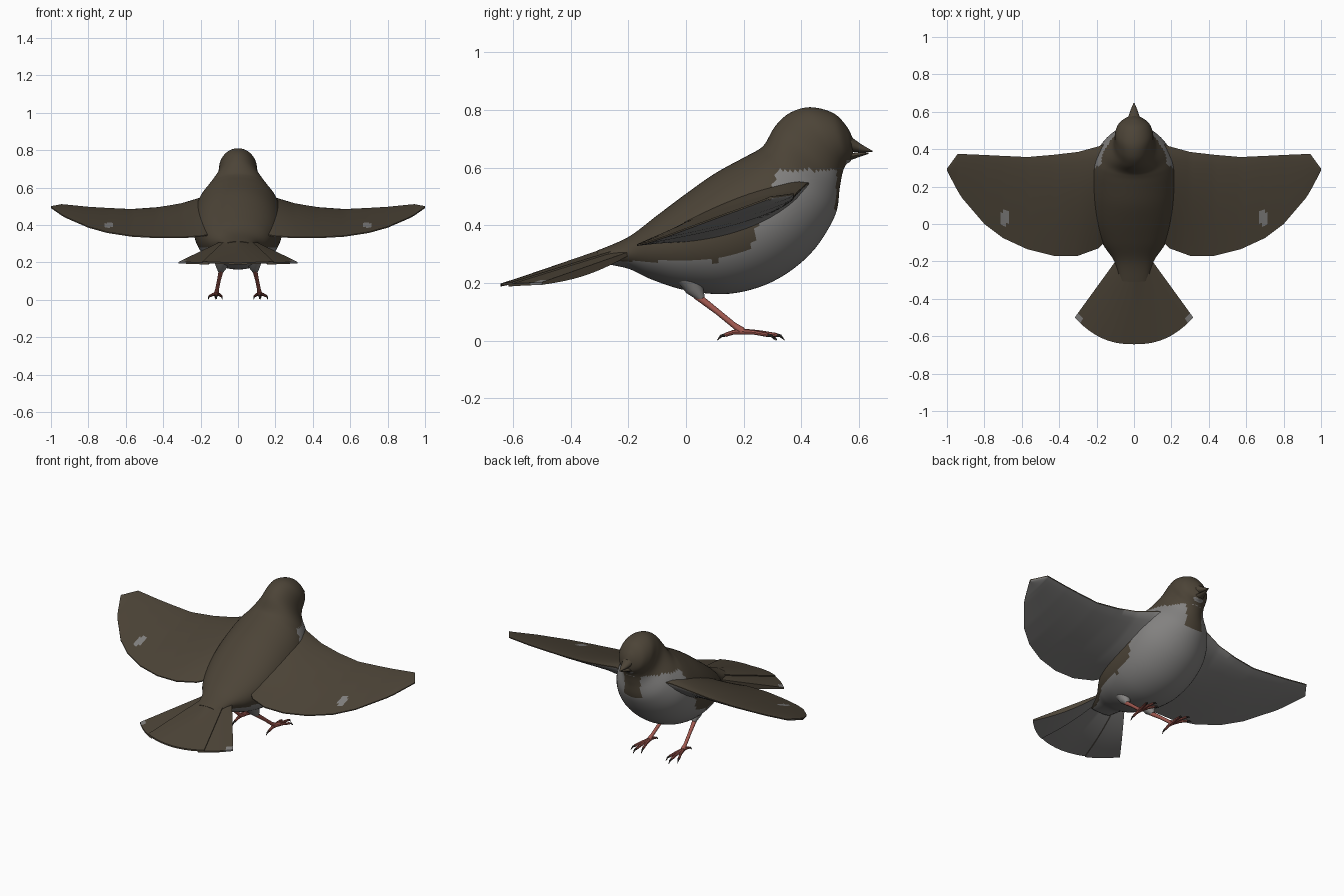
import bpy, bmesh, math
from mathutils import Vector

if "Cube" in bpy.data.objects:
    bpy.data.objects.remove(bpy.data.objects["Cube"])


def mat(name, r, g, b):
    m = bpy.data.materials.new(name)
    m.diffuse_color = (r, g, b, 1)
    m.use_nodes = True
    m.node_tree.nodes["Principled BSDF"].inputs["Base Color"].default_value = m.diffuse_color
    return m


BROWN = mat("dark brown plumage", 0.072, 0.057, 0.038)
GREY = mat("pale grey plumage", 0.225, 0.22, 0.215)
PINK = mat("leg pink", 0.36, 0.10, 0.08)
CLAW = mat("claw dark", 0.05, 0.04, 0.035)


def loft(name, rings, mats, rule=None, angle=40):
    """Skin closed rings of equal length, cap the ends, colour by rule."""
    bm = bmesh.new()
    vs = [[bm.verts.new(p) for p in r] for r in rings]
    n = len(vs[0])
    for a, b in zip(vs, vs[1:]):
        for i in range(n):
            j = (i + 1) % n
            bm.faces.new((a[i], a[j], b[j], b[i]))
    bm.faces.new(vs[0])
    bm.faces.new(vs[-1])
    bmesh.ops.recalc_face_normals(bm, faces=bm.faces)
    bm.normal_update()
    if rule:
        for f in bm.faces:
            f.material_index = rule(f.calc_center_median(), f.normal)
    me = bpy.data.meshes.new(name)
    bm.to_mesh(me)
    bm.free()
    ob = bpy.data.objects.new(name, me)
    bpy.context.collection.objects.link(ob)
    for m in mats:
        me.materials.append(m)
    bpy.ops.object.select_all(action='DESELECT')
    ob.select_set(True)
    bpy.context.view_layer.objects.active = ob
    bpy.ops.object.shade_smooth_by_angle(angle=math.radians(angle))
    return ob


def spline(rows, sub):
    """Catmull-Rom interpolation between rows of numbers."""
    out = []
    for i in range(len(rows) - 1):
        p0, p1, p2, p3 = (rows[max(i - 1, 0)], rows[i], rows[i + 1],
                          rows[min(i + 2, len(rows) - 1)])
        for s in range(sub):
            t = s / sub
            out.append([0.5 * (2 * b + (c - a) * t + (2 * a - 5 * b + 4 * c - d) * t * t
                               + (3 * b - a - 3 * c + d) * t ** 3)
                        for a, b, c, d in zip(p0, p1, p2, p3)])
    return out + [list(rows[-1])]


def linear(rows, sub):
    out = []
    for a, b in zip(rows, rows[1:]):
        out += [[p + (q - p) * s / sub for p, q in zip(a, b)] for s in range(sub)]
    return out + [list(rows[-1])]


def oval(row, n):
    """Oval ring from back point, belly point and half width."""
    yt, zt, yb, zb, w = row
    ring = []
    for i in range(n):
        t = 2 * math.pi * i / n
        k = (1 + math.cos(t)) / 2
        ring.append((w * math.sin(t), yb + (yt - yb) * k, zb + (zt - zb) * k))
    return ring


def tube(name, pts, radii, m, n=10):
    pts = [Vector(p) for p in pts]
    rings = []
    for i, p in enumerate(pts):
        d = (pts[min(i + 1, len(pts) - 1)] - pts[max(i - 1, 0)]).normalized()
        u = d.cross(Vector((1, 0.01, 0))).normalized()
        v = d.cross(u)
        rings.append([p + radii[i] * (u * math.cos(a) + v * math.sin(a))
                      for a in (2 * math.pi * k / n for k in range(n))])
    loft(name, rings, [m])


# Body and head: back y, z / belly y, z / half width
body = [(-0.31, 0.312, -0.29, 0.268, 0.075), (-0.2, 0.36, -0.2, 0.25, 0.105),
        (-0.1, 0.435, -0.12, 0.213, 0.165), (0, 0.51, 0, 0.175, 0.212),
        (0.1, 0.58, 0.15, 0.163, 0.236), (0.2, 0.635, 0.3, 0.205, 0.238),
        (0.25, 0.662, 0.43, 0.30, 0.22), (0.275, 0.685, 0.515, 0.43, 0.175),
        (0.31, 0.745, 0.533, 0.53, 0.118), (0.36, 0.79, 0.54, 0.57, 0.104),
        (0.43, 0.81, 0.548, 0.598, 0.1), (0.51, 0.79, 0.558, 0.614, 0.082),
        (0.556, 0.745, 0.57, 0.622, 0.05), (0.577, 0.705, 0.58, 0.64, 0.02)]


def body_rule(c, n):
    ax = abs(c.x)
    if c.y > 0.5 and ax < 0.055 and 0.455 < c.z < 0.59:      # throat bib
        return 0
    if c.y > 0.54 and ax < 0.035 and n.z < -0.6:             # chin spot
        return 1
    if c.y < 0.1:
        edge = 0.275
    elif c.y < 0.22:
        edge = 0.275 + (c.y - 0.1) * 0.3
    elif c.y < 0.32:
        edge = 0.311 + (c.y - 0.22) * 2.8
    else:
        edge = 0.593
    return 1 if c.z < edge else 0


loft("body", [oval(r, 64) for r in spline(body, 6)], [BROWN, GREY], body_rule, 60)

# Beak halves
upper = [(0.54, 0.735, 0.54, 0.655, 0.05), (0.575, 0.705, 0.575, 0.655, 0.03),
         (0.61, 0.68, 0.61, 0.653, 0.018), (0.646, 0.659, 0.646, 0.655, 0.003)]
lower = [(0.54, 0.655, 0.54, 0.617, 0.042), (0.58, 0.652, 0.58, 0.63, 0.024),
         (0.632, 0.653, 0.632, 0.648, 0.004)]
for nm, rows in (("upper_beak", upper), ("lower_beak", lower)):
    loft(nm, [oval(r, 16) for r in rows], [BROWN])

# Wings: x / leading y, z / trailing y, z / thickness
wing = [(0.1, 0.45, 0.555, -0.04, 0.36, 0.15), (0.19, 0.415, 0.54, -0.13, 0.34, 0.125),
        (0.3, 0.385, 0.512, -0.17, 0.332, 0.08), (0.43, 0.37, 0.492, -0.17, 0.332, 0.05),
        (0.57, 0.358, 0.482, -0.135, 0.34, 0.034), (0.7, 0.364, 0.488, -0.075, 0.36, 0.026),
        (0.8, 0.369, 0.494, 0, 0.388, 0.021), (0.92, 0.374, 0.506, 0.14, 0.44, 0.016),
        (0.943, 0.374, 0.508, 0.177, 0.453, 0.014), (1.0, 0.296, 0.497, 0.285, 0.493, 0.006)]


def wing_ring(row, side, n=20):
    x, yl, zl, yt, zt, th = row
    top, low = [], []
    for i in range(n + 1):
        t = i / n
        shape = math.sin(math.pi * t ** 0.7)
        y, z = yl + (yt - yl) * t, zl + (zt - zl) * t
        top.append((side * x, y, z + 0.003 + th * 0.35 * shape))
        low.append((side * x, y, z - 0.003 - th * 0.65 * shape))
    return top + low[::-1]


def wing_rule(c, n):
    spot = ((abs(c.x) - 0.69) / 0.026) ** 2 + ((c.y - 0.035) / 0.042) ** 2 < 1
    return 1 if spot or n.z < -0.15 else 0


for side, nm in ((1, "right"), (-1, "left")):
    loft(nm + "_wing", [wing_ring(r, side) for r in linear(wing, 8)],
         [BROWN, GREY], wing_rule, 50)


# Tail fan: a middle panel overlapping one lower panel on each side
def tail_panel(name, u0, u1, drop, n=16, m=14):
    rings = []
    for i in range(n + 1):
        u = u0 + (u1 - u0) * i / n
        a = abs(u)
        tip_y = -0.643 + 0.143 * a ** 2.4
        tip_z = 0.193 + 0.012 * a
        top, low = [], []
        for j in range(m + 1):
            t = j / m
            x = u * (0.085 + 0.232 * t)
            y = -0.18 + (tip_y + 0.18) * t
            z = 0.352 - 0.035 * a + (tip_z - 0.352 + 0.035 * a) * t - drop
            top.append((x, y, z + 0.004))
            low.append((x, y, z - 0.005 - 0.02 * math.sin(math.pi * t)))
        rings.append(top + low[::-1])

    def rule(c, nrm):
        if nrm.z < -0.15:
            return 1
        return 1 if abs(c.x) > 0.275 and c.y < -0.485 else 0
    loft(name, rings, [BROWN, GREY], rule)


tail_panel("tail_middle", -0.6, 0.6, 0)
tail_panel("tail_outer_right", 0.5, 1, 0.006)
tail_panel("tail_outer_left", -1, -0.5, 0.006)

# Legs, toes and claws
for s, nm in ((1, "right"), (-1, "left")):
    tube(nm + "_thigh", [(s * 0.085, 0.01, 0.23), (s * 0.088, 0.03, 0.18), (s * 0.093, 0.055, 0.145)],
         [0.05, 0.032, 0.012], GREY, 16)
    tube(nm + "_shank", [(s * 0.09, 0.035, 0.158), (s * 0.103, 0.11, 0.1),
                         (s * 0.112, 0.165, 0.055), (s * 0.115, 0.195, 0.033)],
         [0.013, 0.01, 0.01, 0.014], PINK)
    foot = Vector((s * 0.115, 0.19, 0.032))
    for k, (dx, dy) in enumerate(((-0.025, 0.10), (0.005, 0.125), (0.035, 0.095), (0.0, -0.055))):
        end = foot + Vector((s * dx, dy, -0.012))
        knuckle = foot.lerp(end, 0.5) + Vector((0, 0, 0.003))
        tube(f"{nm}_toe_{k}", [foot, knuckle, end], [0.011, 0.008, 0.007], PINK, 8)
        d = Vector((s * dx, dy, 0)).normalized()
        tube(f"{nm}_claw_{k}", [end, end + d * 0.013 + Vector((0, 0, -0.003)),
                                end + d * 0.027 + Vector((0, 0, -0.018))],
             [0.006, 0.005, 0.001], CLAW, 8)
